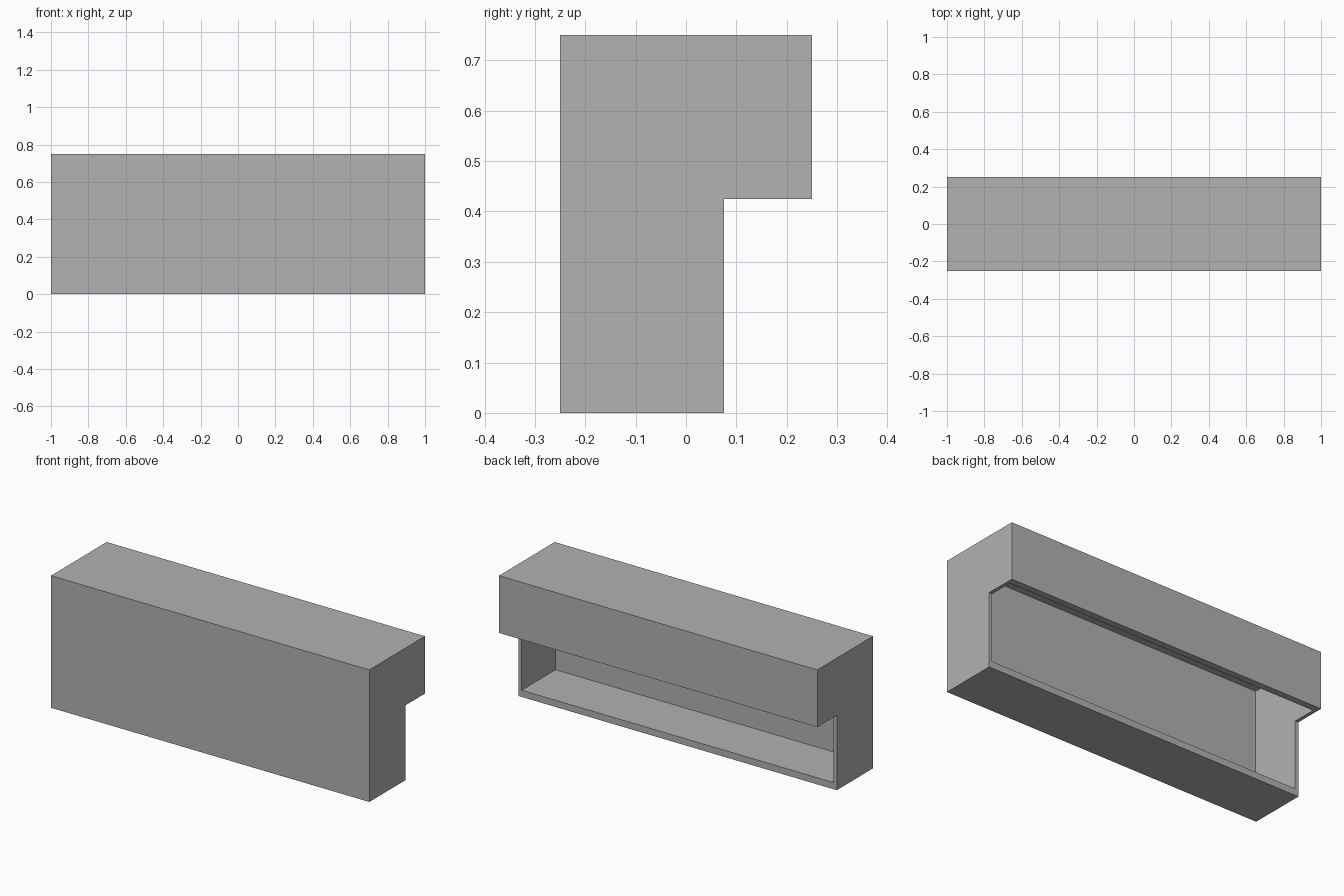
import bpy
import bmesh

if "Cube" in bpy.data.objects:
    bpy.data.objects.remove(bpy.data.objects["Cube"], do_unlink=True)

# One plain grey for the whole case
GREY = (0.445, 0.445, 0.445, 1.0)
grey = bpy.data.materials.new("plain_grey")
grey.use_nodes = True
grey.diffuse_color = GREY
grey.node_tree.nodes["Principled BSDF"].inputs["Base Color"].default_value = GREY

FRONT, STEP, BACK = -0.25, 0.075, 0.25
LEDGE, TOP, HALF = 0.425, 0.75, 1.0
THIN, THICK = 0.02, 0.038


def extruded_profile(name, profile, half_width):
    """Extrude a closed (y, z) profile symmetrically along x."""
    bm = bmesh.new()
    face = bm.faces.new([bm.verts.new((-half_width, y, z)) for y, z in profile])
    moved = bmesh.ops.extrude_face_region(bm, geom=[face])["geom"]
    verts = [v for v in moved if isinstance(v, bmesh.types.BMVert)]
    bmesh.ops.translate(bm, verts=verts, vec=(2 * half_width, 0, 0))
    bmesh.ops.recalc_face_normals(bm, faces=bm.faces)
    mesh = bpy.data.meshes.new(name)
    bm.to_mesh(mesh)
    bm.free()
    mesh.materials.append(grey)
    obj = bpy.data.objects.new(name, mesh)
    bpy.context.collection.objects.link(obj)
    return obj


# Outer body with a stepped overhang at the back
body = extruded_profile("hollow_case", [
    (FRONT, 0), (STEP, 0), (STEP, LEDGE),
    (BACK, LEDGE), (BACK, TOP), (FRONT, TOP)], HALF)

# Inner cavity, open through the lower back and the underside of the overhang
cavity = extruded_profile("cavity_cutter", [
    (FRONT + THIN, THICK), (BACK - THICK, THICK),
    (BACK - THICK, TOP - THIN), (FRONT + THIN, TOP - THIN)], HALF - THIN)
cavity.hide_render = True
cavity.hide_set(True)

cut = body.modifiers.new("hollow", "BOOLEAN")
cut.operation = "DIFFERENCE"
cut.solver = "EXACT"
cut.object = cavity
